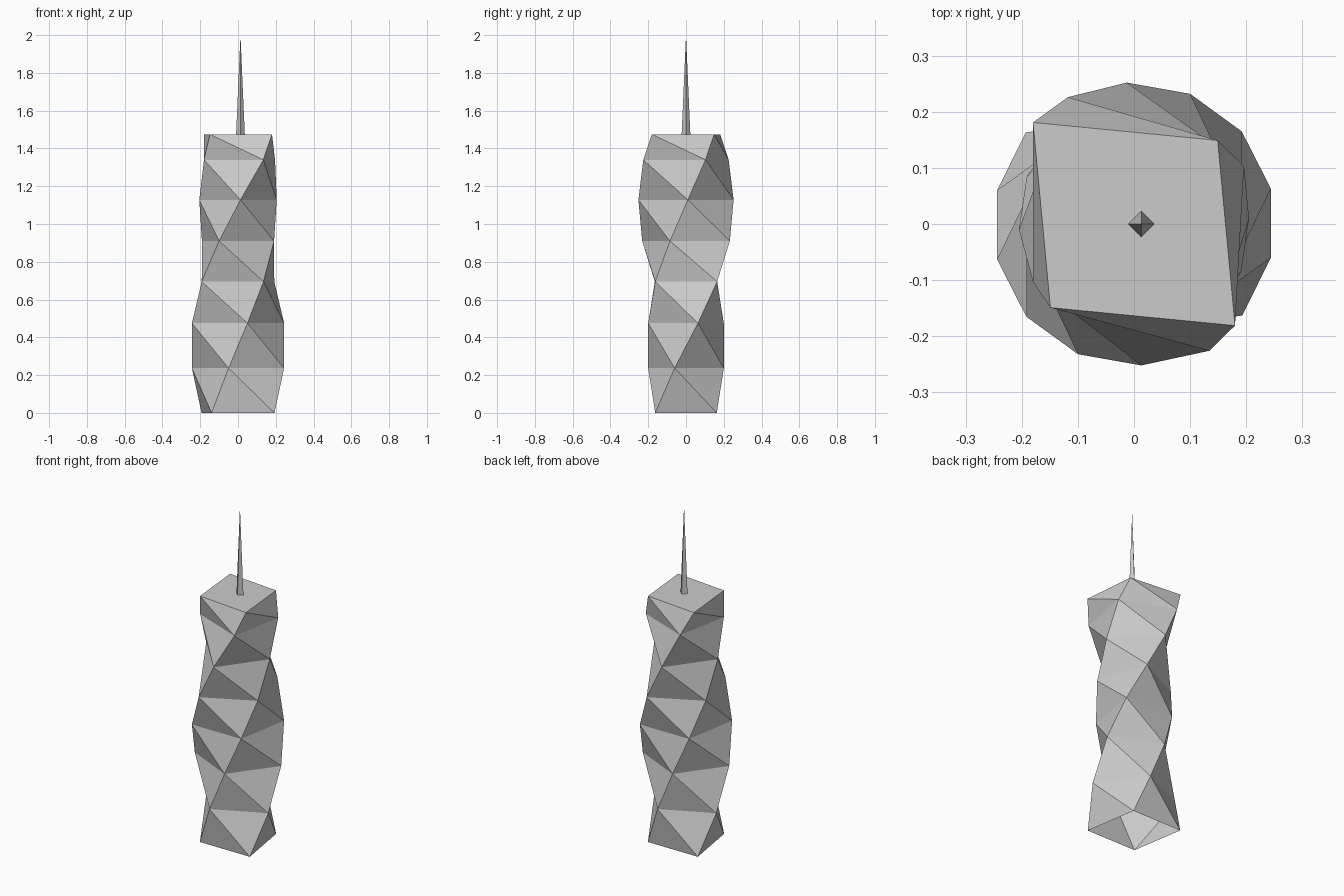
import bpy, bmesh

if "Cube" in bpy.data.objects:
    bpy.data.objects.remove(bpy.data.objects["Cube"])

# Tower rings: height, first corner, next corner counter-clockwise, x shift.
# The other two corners are opposite, so each ring is a twisted parallelogram.
RINGS = [
    (0.000, (-0.14, -0.163), (0.193, -0.163), 0),
    (0.237, (-0.05, -0.20), (0.244, -0.06), 0),
    (0.475, (0.05, -0.20), (0.244, 0.063), 0),
    (0.695, (0.135, -0.163), (0.192, 0.165), 0),
    (0.910, (0.191, -0.085), (0.10, 0.232), 0),
    (1.128, (0.205, 0.01), (-0.013, 0.252), 0),
    (1.340, (0.188, 0.103), (-0.126, 0.226), 0.008),
    (1.475, (0.149, 0.149), (-0.18, 0.181), 0),
]


def finish(bm, name):
    bm.normal_update()
    mesh = bpy.data.meshes.new(name)
    bm.to_mesh(mesh)
    bm.free()
    obj = bpy.data.objects.new(name, mesh)
    bpy.context.collection.objects.link(obj)
    return obj


# Twisted faceted tower, open underneath
bm = bmesh.new()
levels = []
for z, (ax, ay), (bx, by), cx in RINGS:
    corners = [(ax, ay), (bx, by), (-ax, -ay), (-bx, -by)]
    levels.append([bm.verts.new((x + cx, y, z)) for x, y in corners])
for low, up in zip(levels, levels[1:]):
    for k in range(4):
        n = (k + 1) % 4
        bm.faces.new((low[k], low[n], up[k]))
        bm.faces.new((low[n], up[n], up[k]))
bm.faces.new(levels[-1])
finish(bm, "tower")

# Four-sided spire on the roof
bm = bmesh.new()
r, cx = 0.023, 0.013
base = [bm.verts.new((cx + r * x, r * y, 1.475))
        for x, y in ((1, 0), (0, 1), (-1, 0), (0, -1))]
tip = bm.verts.new((cx, 0, 2.0))
for k in range(4):
    bm.faces.new((base[k], base[(k + 1) % 4], tip))
finish(bm, "spire")
